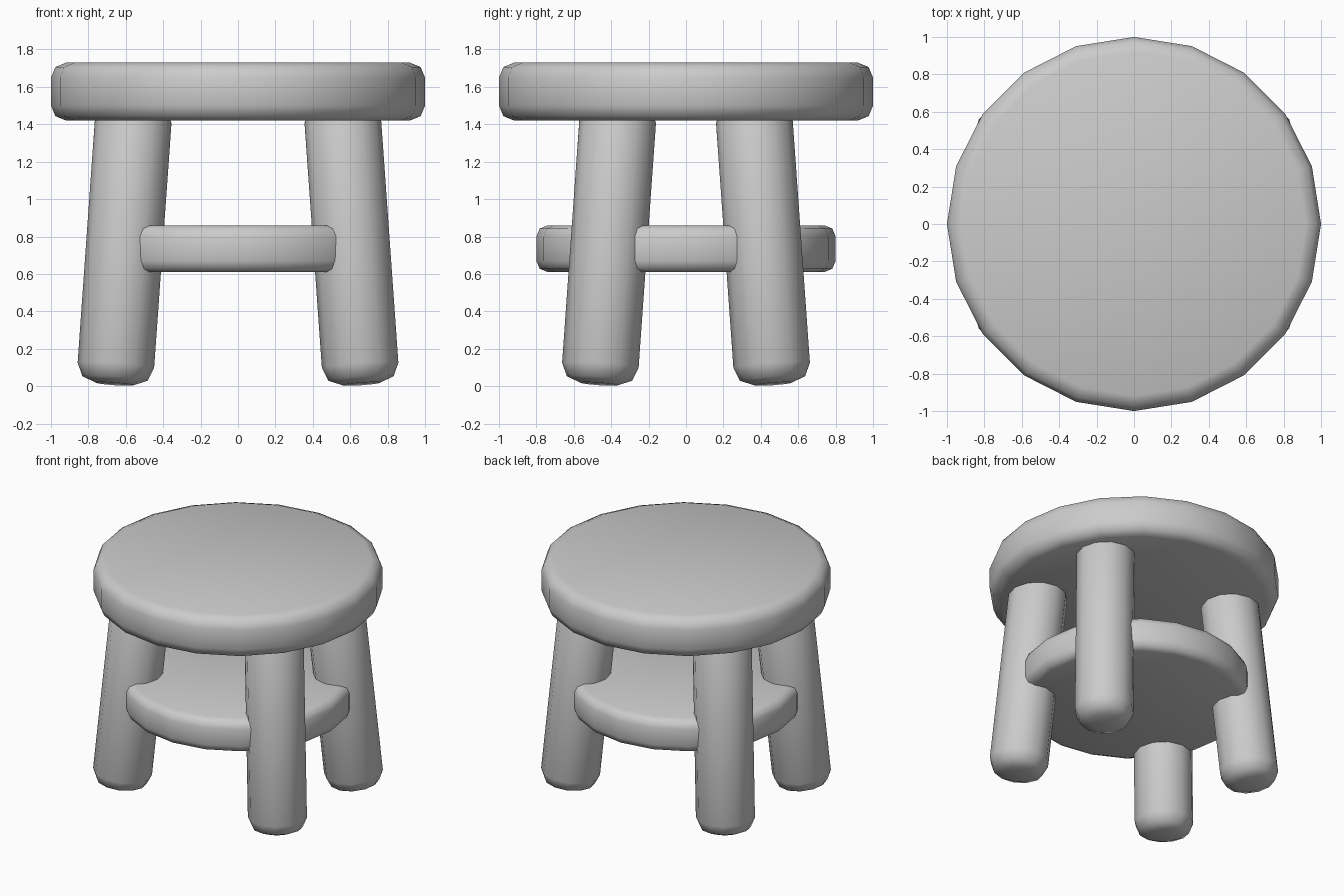
import bpy, math
from mathutils import Vector

cube = bpy.data.objects.get("Cube")
if cube:
    bpy.data.objects.remove(cube, do_unlink=True)

# Single plain grey
grey = bpy.data.materials.new("plain grey")
grey.use_nodes = True
colour = (0.6, 0.6, 0.6, 1)
grey.diffuse_color = colour
grey.node_tree.nodes["Principled BSDF"].inputs["Base Color"].default_value = colour


def rounded_cylinder(name, start, end, radius, sides, bevel):
    """Cylinder from start to end with rounded rims."""
    start, end = Vector(start), Vector(end)
    axis = end - start
    bpy.ops.mesh.primitive_cylinder_add(
        vertices=sides, radius=radius, depth=axis.length, location=(start + end) / 2)
    obj = bpy.context.object
    obj.name = name
    # Lean sideways and forwards without twisting the sides
    obj.rotation_euler = Vector((0, 0, 1)).rotation_difference(axis).to_euler()
    # Primitive starts on +y; sides are a multiple of four, so axes carry vertices
    obj.data.materials.append(grey)
    rim = obj.modifiers.new("Rounded rims", "BEVEL")
    rim.width = bevel
    rim.segments = 2
    rim.limit_method = "ANGLE"
    rim.angle_limit = math.radians(60)
    bpy.ops.object.modifier_apply(modifier=rim.name)
    bpy.ops.object.shade_smooth_by_angle(angle=math.radians(50))
    return obj


# Round seat and lower shelf
rounded_cylinder("seat", (0, 0, 1.42), (0, 0, 1.73), 1.0, 20, 0.08)
rounded_cylinder("shelf", (0, 0, 0.61), (0, 0, 0.86), 0.8, 20, 0.06)

# Four splayed legs
for side, sx in (("left", 1), ("right", -1)):
    for end, sy in (("front", -1), ("back", 1)):
        rounded_cylinder(f"{end}_{side}_leg",
                         (sx * 0.66, sy * 0.465, 0.012),
                         (sx * 0.553, sy * 0.358, 1.52), 0.205, 12, 0.1)
